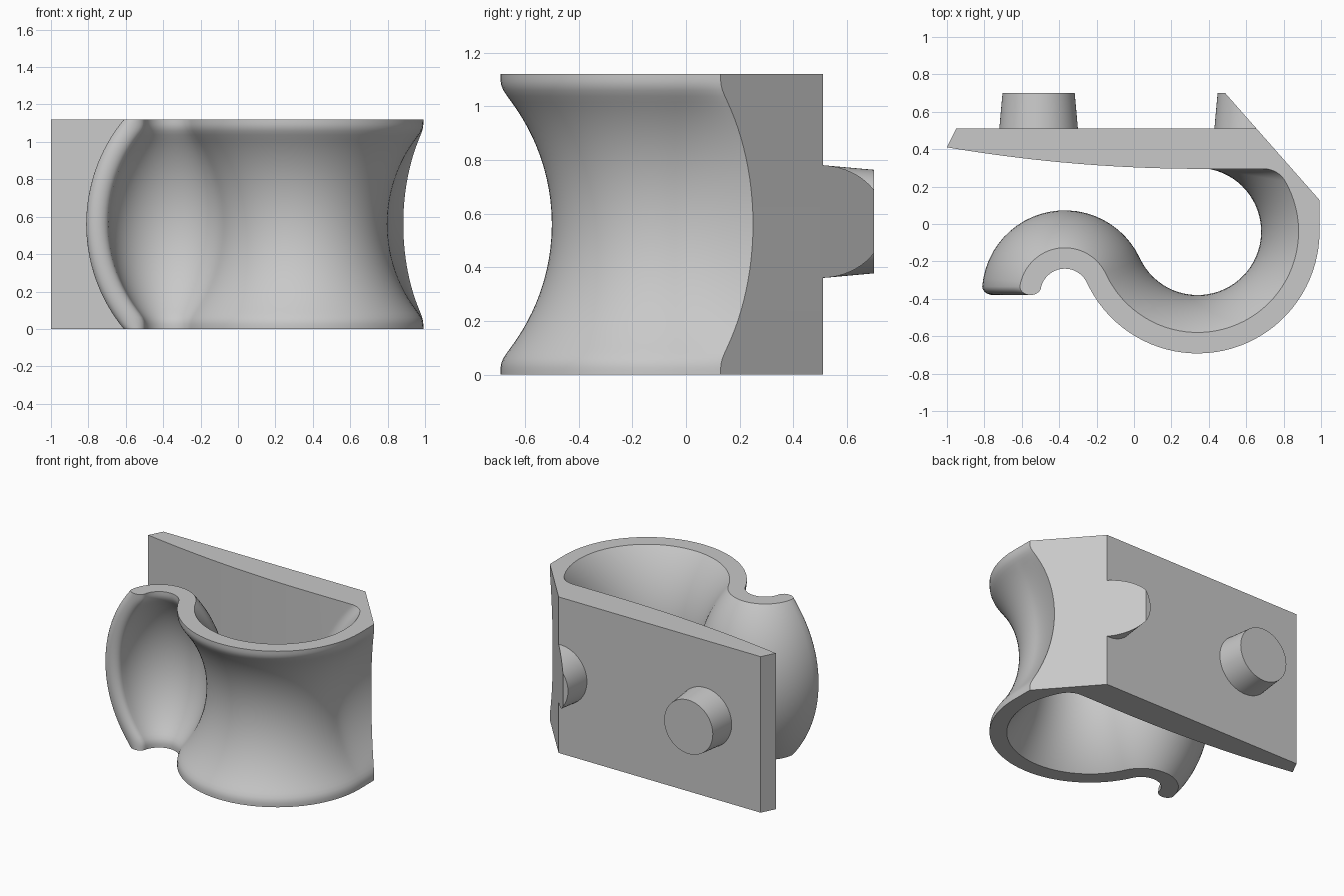
import bpy, bmesh
from math import sin, cos, pi, sqrt, asin, atan2, radians, log, exp
from mathutils import Vector, Matrix

cube = bpy.data.objects.get("Cube")
if cube:
    bpy.data.objects.remove(cube, do_unlink=True)

HEIGHT = 1.12
RING = Vector((0.34, -0.04))       # centre of the large loop
HOOK = Vector((-0.37, -0.37))      # centre of the small hook
GAP = (RING - HOOK).length
LEAN = atan2(RING.y - HOOK.y, RING.x - HOOK.x)
CORNER = Vector((0.655, 0.51))     # back corner where the bevel starts
FILLET = 0.13

grey = bpy.data.materials.new("plain grey")
grey.use_nodes = True
grey.diffuse_color = (0.58, 0.58, 0.58, 1)
grey.node_tree.nodes["Principled BSDF"].inputs["Base Color"].default_value = grey.diffuse_color


def finish(name, bm):
    bmesh.ops.recalc_face_normals(bm, faces=bm.faces)
    mesh = bpy.data.meshes.new(name)
    bm.to_mesh(mesh)
    bm.free()
    mesh.materials.append(grey)
    obj = bpy.data.objects.new(name, mesh)
    bpy.context.collection.objects.link(obj)
    bpy.ops.object.select_all(action='DESELECT')
    obj.select_set(True)
    bpy.context.view_layer.objects.active = obj
    bpy.ops.object.shade_smooth_by_angle(angle=radians(30))
    return obj


def arc(centre, r, start, end, n):
    angles = [start + (end - start) * i / n for i in range(n + 1)]
    return [centre + Vector((cos(a), sin(a))) * r for a in angles]


def outline(z):
    """Closed plan outline of the clip at height z."""
    dz = z - HEIGHT / 2
    # waisted wall: concentric inner and outer arcs, with a softened lip outside
    inner = 1.224 - sqrt(0.884 ** 2 - dz ** 2)
    bulge = 1.224 - sqrt(0.764 ** 2 - dz ** 2)
    outer = -log(exp(-90 * bulge) + exp(-90 * 0.652)) / 90
    drop = 0.65 - outer

    # bevelled back corner, flaring into the loop's outer face
    edge = Vector((0.99 - 0.56 * drop, 0.13 + 0.63 * drop))
    start = RING + Vector((outer, 0))
    bend = start + Vector((0, 0.1))
    pts = [CORNER.copy()]
    for i in range(10):
        t = i / 10
        pts.append(edge * (1 - t) ** 2 + bend * 2 * t * (1 - t) + start * t * t)

    # outside of the loop, then the hollow of the hook
    pts += arc(RING, outer, 0, LEAN - pi, 40)
    r_in, r_out = GAP - outer, GAP - inner
    pts += arc(HOOK, r_in, LEAN, pi - asin(0.035 / r_in), 24)[1:]

    # rounded hook tip
    a = pts[-1]
    back = arc(HOOK, r_out, pi - asin(0.035 / r_out), LEAN, 24)
    mid, half = (a + back[0]) / 2, (a - back[0]) / 2
    for i in range(1, 10):
        t = pi * i / 10
        pts.append(mid + half * cos(t) + Vector((0, -0.045 * sin(t))))

    # back of the hook, inside of the loop, fillet into the plate
    pts += back
    rise = 0.335 - FILLET
    run = sqrt(max((inner - FILLET) ** 2 - rise ** 2, 0))
    turn = atan2(rise, run)
    pts += arc(RING, inner, LEAN - pi, turn, 44)[1:]
    pts += arc(RING + Vector((run, rise)), FILLET, turn, pi / 2, 10)[1:]

    # gently curved front of the plate and its slanted end
    for i in range(21):
        t = i / 20
        pts.append(Vector((0.36 - 1.36 * t, 0.295 + 0.115 * t * t)))
    pts.append(Vector((-0.95, CORNER.y)))
    return pts


# Clip body: plate, loop and hook lofted as one solid
bm = bmesh.new()
LAYERS = 40
rows = []
for k in range(LAYERS + 1):
    z = HEIGHT / 2 * (1 - cos(pi * k / LAYERS))
    rows.append([bm.verts.new((p.x, p.y, z)) for p in outline(z)])
count = len(rows[0])
for low, high in zip(rows, rows[1:]):
    for i in range(count):
        j = (i + 1) % count
        bm.faces.new((low[i], low[j], high[j], high[i]))
bm.faces.new(rows[0][::-1])
bm.faces.new(rows[-1])
finish("clip_body", bm)


# Tapered locating pegs on the back of the plate
def peg(name, x, trimmed=False):
    bm = bmesh.new()
    place = Matrix.Translation((x, 0.6, 0.57)) @ Matrix.Rotation(-pi / 2, 4, 'X')
    bmesh.ops.create_cone(bm, cap_ends=True, segments=64, radius1=0.211,
                          radius2=0.193, depth=0.2, matrix=place)
    if trimmed:
        cut = bmesh.ops.bisect_plane(
            bm, geom=bm.verts[:] + bm.edges[:] + bm.faces[:],
            plane_co=(CORNER.x, CORNER.y, 0), plane_no=(0.38, 0.335, 0),
            clear_outer=True)
        rim = [e for e in cut["geom_cut"] if isinstance(e, bmesh.types.BMEdge)]
        bmesh.ops.holes_fill(bm, edges=list({e for e in bm.edges if e.is_boundary} | set(rim)))
    finish(name, bm)


peg("round_peg", -0.51)
peg("trimmed_peg", 0.64, trimmed=True)
